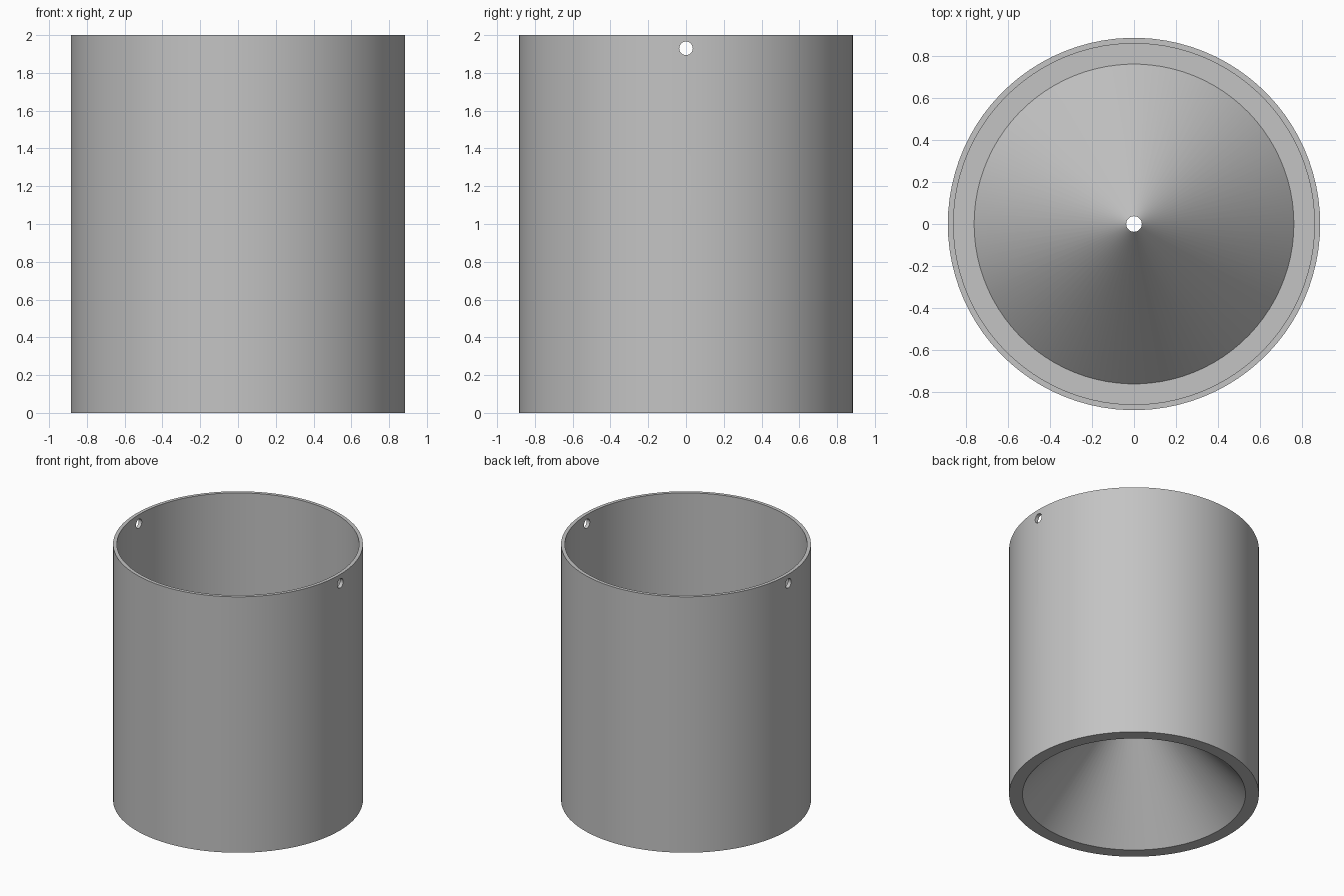
import bpy
import bmesh
import math

cube = bpy.data.objects.get("Cube")
if cube:
    bpy.data.objects.remove(cube, do_unlink=True)

SEGMENTS = 90
HEIGHT = 2.0
OUTER = 0.885      # outside radius
BORE = 0.858       # inside radius of the thin wall
SEAT = 0.80        # radius where the funnel sits in the base
LEDGE = 0.08       # height of the ledge around the funnel

grey = bpy.data.materials.new("plain grey")
grey.use_nodes = True
colour = (0.55, 0.55, 0.55, 1.0)
grey.diffuse_color = colour
grey.node_tree.nodes["Principled BSDF"].inputs["Base Color"].default_value = colour


def lathe(name, profile):
    """Turn a closed (radius, height) profile around the z axis."""
    bm = bmesh.new()
    rings = []
    for i in range(SEGMENTS):
        a = 2 * math.pi * i / SEGMENTS
        rings.append([bm.verts.new((r * math.cos(a), r * math.sin(a), z))
                      for r, z in profile])
    n = len(profile)
    for i in range(SEGMENTS):
        here, there = rings[i], rings[(i + 1) % SEGMENTS]
        for j in range(n):
            k = (j + 1) % n
            bm.faces.new((here[j], there[j], there[k], here[k]))
    bmesh.ops.recalc_face_normals(bm, faces=bm.faces)
    mesh = bpy.data.meshes.new(name)
    bm.to_mesh(mesh)
    bm.free()
    mesh.materials.append(grey)
    obj = bpy.data.objects.new(name, mesh)
    bpy.context.collection.objects.link(obj)
    return obj


# Thin tube with a thicker foot
wall = lathe("outer_wall", [
    (OUTER, 0), (OUTER, HEIGHT), (BORE, HEIGHT),
    (BORE, LEDGE), (SEAT, LEDGE), (SEAT, 0)])

# Hollow cone rising from the base to a small open tip
funnel = lathe("inner_funnel", [
    (SEAT, 0), (SEAT, LEDGE), (0.76, LEDGE),
    (0.037, 0.87), (0.037, 0.83), (0.79, 0)])

# Pair of hanging holes, drilled straight across near the rim
bpy.ops.mesh.primitive_cylinder_add(
    vertices=24, radius=0.036, depth=2.4,
    location=(0, 0, 1.93), rotation=(0, math.pi / 2, 0))
drill = bpy.context.object
drill.name = "hole_cutter"
drill.hide_render = True
drill.data.materials.append(grey)

cut = wall.modifiers.new("hanging_holes", "BOOLEAN")
cut.operation = "DIFFERENCE"
cut.solver = "EXACT"
cut.object = drill
bpy.ops.object.select_all(action="DESELECT")
bpy.context.view_layer.objects.active = wall
wall.select_set(True)
bpy.ops.object.modifier_apply(modifier=cut.name)
bpy.data.objects.remove(drill, do_unlink=True)

# Soft shading on the round sides, crisp rims
funnel.select_set(True)
bpy.ops.object.shade_smooth_by_angle(angle=math.radians(25))
